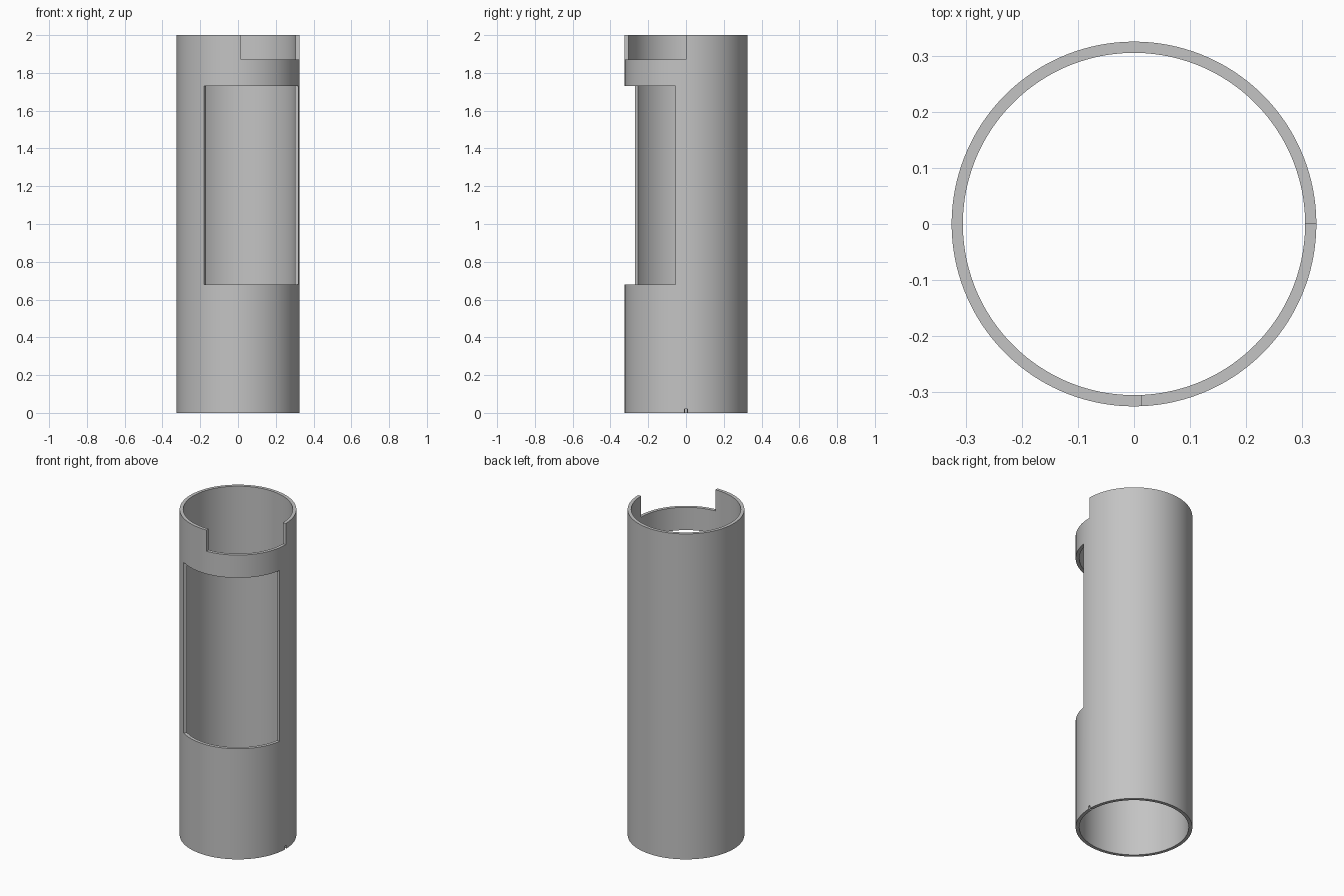
import bpy
import bmesh
from math import cos, sin, radians

cube = bpy.data.objects.get("Cube")
if cube:
    bpy.data.objects.remove(cube, do_unlink=True)

OUTER, INNER, HEIGHT = 0.325, 0.305, 2.0

# Openings in the wall: start angle, end angle, bottom, top
window = (236.3, 350.3, 0.68, 1.73)
top_notch = (272.6, 360.0, 1.87, HEIGHT)
key_slot = (358.8, 361.2, 0.0, 0.02)
openings = (window, top_notch, key_slot)

# Grid lines follow the opening edges, with even steps between them
START = 1.2
breaks = sorted({START, START + 360, *(a for o in openings for a in o[:2])})
angles = []
for a, b in zip(breaks, breaks[1:]):
    steps = max(1, round((b - a) / 2.5))
    angles += [a + (b - a) * i / steps for i in range(steps)]
heights = sorted({0.0, HEIGHT, *(z for o in openings for z in o[2:])})


def is_open(angle, z):
    return any(a < angle < b and lo < z < hi for a, b, lo, hi in openings)


# Outer wall with the openings left out
bm = bmesh.new()
grid = [[bm.verts.new((OUTER * cos(radians(a)), OUTER * sin(radians(a)), z))
         for z in heights] for a in angles]
count = len(angles)
for i, a in enumerate(angles):
    nxt = (i + 1) % count
    end = angles[nxt] if nxt else START + 360
    for j in range(len(heights) - 1):
        if not is_open((a + end) / 2, (heights[j] + heights[j + 1]) / 2):
            bm.faces.new((grid[i][j], grid[nxt][j], grid[nxt][j + 1], grid[i][j + 1]))
bmesh.ops.delete(bm, geom=[v for v in bm.verts if not v.link_faces], context='VERTS')

# Inner wall, joined to the outer one by radial rims
result = bmesh.ops.extrude_face_region(bm, geom=bm.faces[:], use_keep_orig=True)
for item in result["geom"]:
    if isinstance(item, bmesh.types.BMVert):
        item.co.x *= INNER / OUTER
        item.co.y *= INNER / OUTER
bmesh.ops.recalc_face_normals(bm, faces=bm.faces[:])

mesh = bpy.data.meshes.new("slotted_tube")
bm.to_mesh(mesh)
bm.free()
tube = bpy.data.objects.new("slotted_tube", mesh)
bpy.context.collection.objects.link(tube)

# Plain grey finish
grey = bpy.data.materials.new("plain_grey")
grey.use_nodes = True
colour = (0.55, 0.55, 0.55, 1)
grey.diffuse_color = colour
grey.node_tree.nodes["Principled BSDF"].inputs["Base Color"].default_value = colour
mesh.materials.append(grey)

bpy.ops.object.select_all(action='DESELECT')
tube.select_set(True)
bpy.context.view_layer.objects.active = tube
bpy.ops.object.shade_smooth_by_angle(angle=radians(30))
